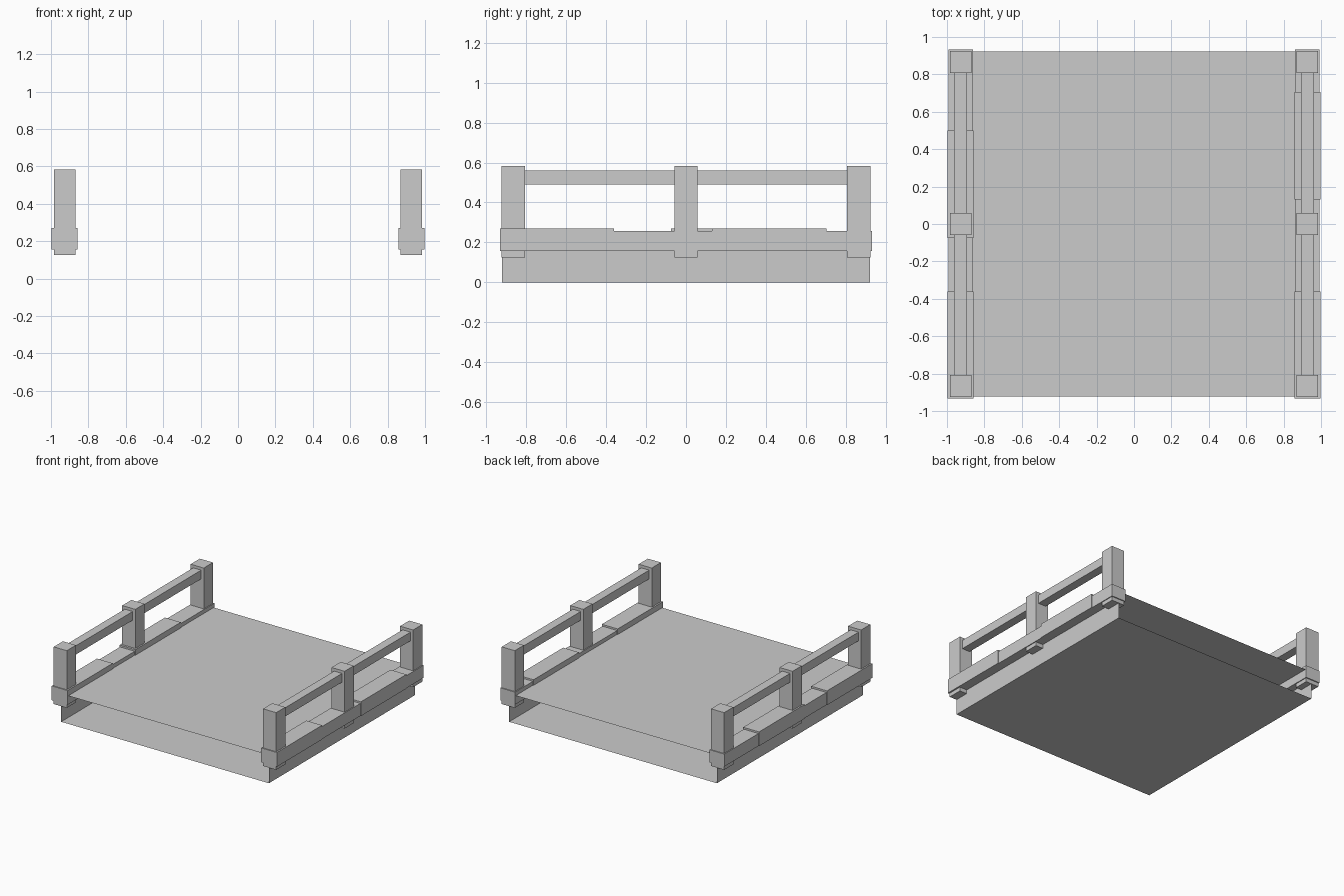
import bpy, bmesh

if "Cube" in bpy.data.objects:
    bpy.data.objects.remove(bpy.data.objects["Cube"])


def make_object(name, bm):
    mesh = bpy.data.meshes.new(name)
    bmesh.ops.recalc_face_normals(bm, faces=bm.faces)
    bm.to_mesh(mesh)
    bm.free()
    obj = bpy.data.objects.new(name, mesh)
    bpy.context.collection.objects.link(obj)
    return obj


def box(name, x, y, z, open_ends=False):
    """Box from (min, max) ranges; open_ends drops the faces facing +-y."""
    bm = bmesh.new()
    bmesh.ops.create_cube(bm, size=1)
    for v in bm.verts:
        v.co = [r[0] + (c + 0.5) * (r[1] - r[0]) for c, r in zip(v.co, (x, y, z))]
    if open_ends:
        bm.normal_update()
        ends = [f for f in bm.faces if abs(f.normal.y) > 0.9]
        bmesh.ops.delete(bm, geom=ends, context='FACES_ONLY')
    return make_object(name, bm)


def span(centre, half):
    return (centre - half, centre + half)


# Bridge deck: hollow slab, open at front and back
box("deck", (-0.92, 0.92), (-0.923, 0.923), (0, 0.225), open_ends=True)

# Kerb stone joints along y; stones alternate between wide and narrow
joints = {
    "left": (-0.927, [-0.932, -0.36, -0.075, 0.5, 0.932]),
    "right": (0.927, [-0.932, -0.36, 0.13, 0.705, 0.932]),
}

for side, (cx, ys) in joints.items():
    # Kerb stones
    for i, y in enumerate(zip(ys, ys[1:])):
        wide = i % 2 == 0
        half = 0.07 if wide else 0.065
        box(f"{side}_kerb_stone_{i + 1}", span(cx, half), y,
            (0.156, 0.27 if wide else 0.256))
    # Posts
    for label, cy in (("front", -0.866), ("middle", 0), ("back", 0.866)):
        box(f"{side}_{label}_post", span(cx, 0.058), span(cy, 0.058), (0.125, 0.583))
    # Handrail
    box(f"{side}_handrail", span(cx, 0.035), (-0.83, 0.83), (0.49, 0.56))
